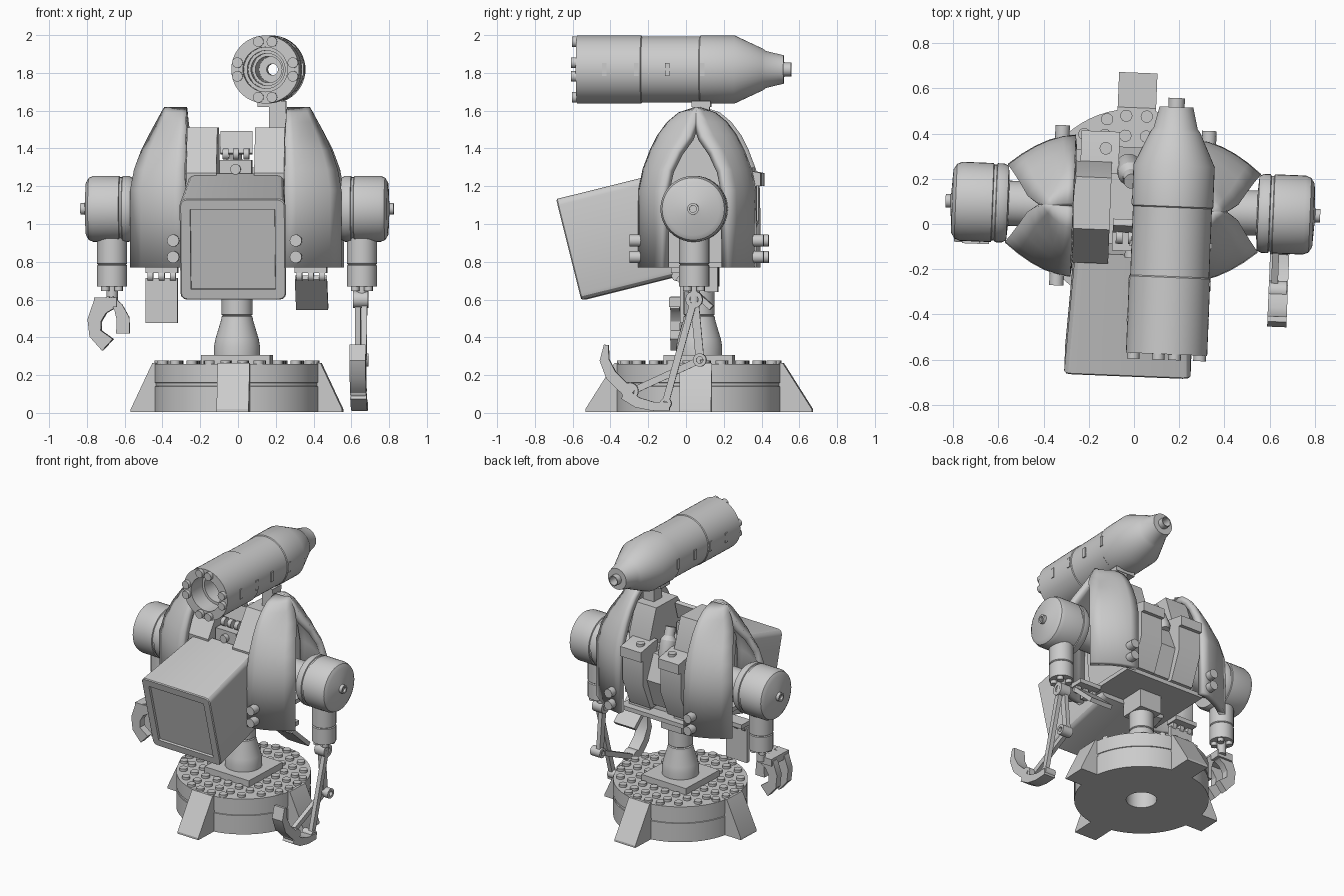
import bpy, bmesh, math
from mathutils import Vector, Matrix

old = bpy.data.objects.get("Cube")
if old:
    bpy.data.objects.remove(old)

grey = bpy.data.materials.new("light_grey")
grey.use_nodes = True
COL = (0.6, 0.6, 0.6, 1)
grey.diffuse_color = COL
grey.node_tree.nodes["Principled BSDF"].inputs["Base Color"].default_value = COL

# The whole model is turned slightly about its column
TURN = Matrix.Translation((-0.005, 0.07, 0)) @ Matrix.Rotation(math.radians(-2.3), 4, 'Z')


def finish(name, bm, fix=True):
    if fix:
        bmesh.ops.recalc_face_normals(bm, faces=bm.faces)
    me = bpy.data.meshes.new(name)
    bm.to_mesh(me)
    bm.free()
    me.materials.append(grey)
    ob = bpy.data.objects.new(name, me)
    bpy.context.collection.objects.link(ob)
    ob.matrix_world = TURN
    bpy.ops.object.select_all(action='DESELECT')
    ob.select_set(True)
    bpy.context.view_layer.objects.active = ob
    bpy.ops.object.shade_smooth_by_angle(angle=math.radians(30))
    return ob


def add_box(bm, c, s, rx=0):
    m = (Matrix.Translation(c) @ Matrix.Rotation(math.radians(rx), 4, 'X')
         @ Matrix.Diagonal((*s, 1)))
    return bmesh.ops.create_cube(bm, size=1, matrix=m)["verts"]


def box(name, c, s, rx=0):
    bm = bmesh.new()
    add_box(bm, c, s, rx)
    return finish(name, bm)


def add_lathe(bm, pts, origin, axis, n=32, closed=False):
    """Turn (radius, distance) points around an axis."""
    q = Vector(axis).to_track_quat('Z', 'Y')
    o = Vector(origin)
    rings = [[bm.verts.new(o + q @ Vector((r * math.cos(a), r * math.sin(a), h)))
              for a in (2 * math.pi * k / n for k in range(n))] for r, h in pts]
    pairs = list(zip(rings, rings[1:]))
    if closed:
        pairs.append((rings[-1], rings[0]))
    else:
        bm.faces.new(rings[0])
        bm.faces.new(rings[-1])
    for a, b in pairs:
        for k in range(n):
            j = (k + 1) % n
            bm.faces.new((a[k], a[j], b[j], b[k]))


def lathe(name, pts, origin, axis=(0, 0, 1), n=40, closed=False):
    bm = bmesh.new()
    add_lathe(bm, pts, origin, axis, n, closed)
    return finish(name, bm)


def studs(name, places, axis, r=0.028, h=0.03):
    bm = bmesh.new()
    for p in places:
        add_lathe(bm, [(r, 0), (r, h)], p, axis, 14)
    return finish(name, bm)


def add_prism(bm, poly, start, end, plane):
    """Extrude an outline; plane 'yz' runs along x, 'xz' runs along y."""
    place = (lambda a, b, t: (t, a, b)) if plane == 'yz' else (lambda a, b, t: (a, t, b))
    lo, hi = ([bm.verts.new(place(a, b, t)) for a, b in poly] for t in (start, end))
    bm.faces.new(lo)
    bm.faces.new(hi)
    for k in range(len(poly)):
        j = (k + 1) % len(poly)
        bm.faces.new((lo[k], lo[j], hi[j], hi[k]))


def prism(name, poly, start, end, plane='yz'):
    bm = bmesh.new()
    add_prism(bm, poly, start, end, plane)
    return finish(name, bm)


def ribbon(path):
    """Outline of a tapering strip around (a, b, half width) points."""
    left, right = [], []
    for k, (a, b, w) in enumerate(path):
        p, q = path[max(k - 1, 0)], path[min(k + 1, len(path) - 1)]
        d = Vector((q[0] - p[0], q[1] - p[1])).normalized()
        left.append((a - d.y * w, b + d.x * w))
        right.append((a + d.y * w, b - d.x * w))
    return left + right[::-1]


# Round base with a bore, a groove and four sloping feet
lathe("base_drum", [(0.1, 0.005), (0.44, 0.005), (0.44, 0.14), (0.435, 0.142), (0.435, 0.158),
                    (0.44, 0.16), (0.44, 0.26), (0.1, 0.26)], (0, 0, 0), n=64, closed=True)
for k, (name, reach) in enumerate([("left_foot", 0.56), ("back_foot", 0.6),
                                   ("right_foot", 0.56), ("front_foot", 0.6)]):
    bm = bmesh.new()
    add_prism(bm, [(0.425, 0.005), (reach, 0.005), (reach, 0.02), (0.445, 0.265), (0.425, 0.265)],
              -0.085, 0.085, 'xz')
    bm.transform(Matrix.Rotation(k * math.pi / 2, 4, 'Z'))
    finish(name, bm)
P = 0.0912
spots = []
for i in range(-5, 5):
    for j in range(-5, 5):
        x, y = (i + .5) * P, (j + .5) * P
        r = math.hypot(x, y)
        if r < 0.44 and max(abs(x), abs(y)) > 2 * P:
            pull = min(1, 0.41 / r)
            spots.append((x * pull, y * pull, 0.26))
studs("base_studs", spots, (0, 0, 1), 0.027, 0.018)
box("column_plate", (0, 0, 0.283), (4 * P, 4 * P, 0.046))
lathe("column", [(0.122, 0.305), (0.122, 0.35), (0.115, 0.39), (0.085, 0.49), (0.082, 0.51),
                 (0.075, 0.515), (0.082, 0.52), (0.082, 0.66)], (0, 0, 0))
box("column_joint", (0, 0.01, 0.71), (0.17, 0.18, 0.14))

# Torso core
box("torso_floor", (0, 0, 0.785), (0.62, 0.5, 0.03))
box("torso_core", (0, 0, 1.02), (0.52, 0.32, 0.46))
for s, side in ((-1, "right"), (1, "left")):
    a, b = sorted((s * 0.1, s * 0.27))
    prism(side + "_shoulder_block", [(-0.2, 0.8), (-0.25, 1.27), (-0.1, 1.51), (0.13, 1.51),
                                     (0.2, 1.3), (0.2, 0.8)], a, b)
    a, b = sorted((s * 0.07, s * 0.24))
    prism(side + "_back_block", [(0.15, 0.83), (0.23, 0.83), (0.31, 1.02), (0.31, 1.2),
                                 (0.335, 1.2), (0.335, 1.27), (0.19, 1.3), (0.15, 1.3)], a, b)
    studs(side + "_back_block_stud", [(s * 0.13, 0.26, 1.27)], (0, 0, 1))
prism("back_spine", [(0.1, 0.85), (0.2, 0.85), (0.27, 1.05), (0.2, 1.22), (0.1, 1.22)], -0.07, 0.07)
lathe("back_pipe", [(0.04, 0), (0.055, 0.03), (0.055, 0.13), (0.035, 0.16), (0.035, 0.22)],
      (-0.03, 0.2, 1.2), (0.1, -0.4, 1), 20)

# Neck hinge
box("neck_block", (0, -0.13, 1.29), (0.17, 0.12, 0.1))
studs("neck_stud", [(0, -0.19, 1.29)], (0, -1, 0))
studs("neck_hinge", [(x, -0.13, 1.37) for x in (-0.07, -0.015, 0.04)], (1, 0, 0), 0.03, 0.03)
box("neck_plate", (0, -0.08, 1.43), (0.17, 0.03, 0.12), rx=-15)

# Four curved armour panels from one quarter
bm = bmesh.new()
rows = []
for z, d_in, xo, d_out in [(0.77, 0.315, 0.56, 0.175), (1.18, 0.312, 0.56, 0.17),
                           (1.29, 0.29, 0.54, 0.145), (1.39, 0.252, 0.505, 0.095),
                           (1.47, 0.212, 0.467, 0.035), (1.54, 0.16, 0.43, 0.01),
                           (1.59, 0.1, 0.403, 0.005), (1.62, 0.012, 0.385, 0.003)]:
    rows.append([bm.verts.new((0.265 + (xo - 0.265) * t, -d_in + (d_in - d_out) * t ** 1.8, z))
                 for t in (0, 0.2, 0.4, 0.6, 0.8, 1)])
for a, b in zip(rows, rows[1:]):
    for k in range(5):
        bm.faces.new((a[k], a[k + 1], b[k + 1], b[k]))
panels = finish("armour_panels", bm, fix=False)
mod = panels.modifiers.new("thickness", 'SOLIDIFY')
mod.thickness, mod.offset = 0.045, -1
mod = panels.modifiers.new("quarters", 'MIRROR')
mod.use_axis = (True, True, False)
mod.use_mirror_merge = False
for s, side in ((-1, "front"), (1, "back")):
    studs(side + "_panel_bolts", [(x, s * 0.28, z) for x in (-0.325, 0.325) for z in (0.825, 0.912)],
          (0, s, 0), 0.032, 0.075)

# Tilted monitor head with recessed screen
bm = bmesh.new()
vs = add_box(bm, (0, 0, 0), (0.56, 0.55, 0.55))
for v in vs:
    if v.co.y > 0:
        v.co.x *= 0.9
bmesh.ops.bevel(bm, geom=[e for e in bm.edges if abs(e.verts[0].co.y - e.verts[1].co.y) > 0.3],
                offset=0.035, segments=3, profile=0.5, affect='EDGES')
bm.normal_update()
front = min(bm.faces, key=lambda f: f.calc_center_median().y)
bmesh.ops.inset_region(bm, faces=[front], thickness=0.006, depth=0.006)
bmesh.ops.inset_region(bm, faces=[front], thickness=0.05)
bmesh.ops.inset_region(bm, faces=[front], thickness=0.006, depth=-0.015)
bm.transform(Matrix.Translation((0.005, -0.408, 0.933)) @ Matrix.Rotation(math.radians(14), 4, 'X'))
finish("monitor", bm)

# Hollow barrel with stepped bore
BX, BZ = 0.175, 1.818
lathe("barrel", [(0.18, -0.64), (0.18, -0.3), (0.175, -0.295), (0.175, 0.01), (0.18, 0.015),
                 (0.18, 0.195), (0.11, 0.345), (0.098, 0.36), (0.075, 0.455), (0.036, 0.455),
                 (0.036, 0.495), (0.03, 0.495), (0.03, 0.3), (0.07, 0.3), (0.07, -0.2),
                 (0.085, -0.2), (0.085, -0.4), (0.1, -0.4), (0.1, -0.52), (0.118, -0.52),
                 (0.118, -0.64)], (BX, 0, BZ), (0, 1, 0), 48, True)
ring = [(a * s, b * t) for a, b in ((0.036, 0.147), (0.147, 0.036)) for s in (-1, 1) for t in (-1, 1)]
studs("muzzle_studs", [(BX + a, -0.64, BZ + b) for a, b in ring], (0, -1, 0), 0.028, 0.025)
bm = bmesh.new()
for y in (-0.49, -0.32, -0.155, 0.03):
    for s in (-1, 1):
        add_box(bm, (BX + s * 0.178, y, BZ), (0.009, 0.024, 0.07))
finish("barrel_slots", bm)
box("barrel_post", (0.215, 0.02, 1.57), (0.09, 0.09, 0.16))
box("barrel_mount", (0.185, 0.02, 1.635), (0.15, 0.1, 0.03))

# Shoulders and upper arms
for s, side in ((-1, "right"), (1, "left")):
    lathe(side + "_shoulder", [(0.1, 0.2), (0.1, 0.55), (0.165, 0.555), (0.175, 0.575), (0.175, 0.605),
                               (0.168, 0.608), (0.168, 0.62), (0.175, 0.623), (0.175, 0.76),
                               (0.165, 0.785), (0.14, 0.8), (0.036, 0.806), (0.03, 0.808), (0.03, 0.83),
                               (0.018, 0.83), (0.018, 0.815)], (0, 0, 1.08), (s, 0, 0), 40)
    lathe(side + "_upper_arm", [(0.08, 0.95), (0.08, 0.79), (0.074, 0.785), (0.08, 0.78), (0.08, 0.67)],
          (s * 0.662, 0, 0), n=28)
    studs(side + "_wrist_studs", [(s * 0.662 + a, b, 0.645) for a in (-.035, .035) for b in (-.035, .035)],
          (0, 0, 1), 0.022, 0.03)
    lathe(side + "_wrist", [(0.03, 0.67), (0.03, 0.58)], (s * 0.662, 0, 0), n=16)

# Right claw: two hooked fingers and a thumb
finger = ribbon([(-0.66, 0.585, 0.035), (-0.72, 0.56, 0.045), (-0.75, 0.49, 0.036),
                 (-0.745, 0.42, 0.034), (-0.68, 0.36, 0.042)])
thumb = ribbon([(-0.67, 0.6, 0.025), (-0.625, 0.56, 0.025), (-0.6, 0.5, 0.034), (-0.6, 0.42, 0.036)])
for k, (outline, y0, y1) in enumerate([(finger, -0.18, -0.13), (thumb, -0.12, -0.07), (finger, -0.06, -0.01)]):
    prism("right_claw_%d" % (k + 1), outline, y0, y1, 'xz')
box("right_claw_palm", (-0.69, -0.09, 0.585), (0.12, 0.19, 0.05))


# Left forearm linkage with pivots, and its claw
def bar(name, a, b, w, x0, x1):
    prism(name, ribbon([(*a, w), (*b, w)]), x0, x1)


bar("left_rear_link", (0, 0.6), (0.03, 0.28), 0.022, 0.625, 0.655)
bar("left_front_link", (0, 0.6), (-0.15, 0.06), 0.018, 0.66, 0.69)
bar("left_lower_link", (0.03, 0.28), (-0.34, 0.11), 0.018, 0.625, 0.655)
for k, (y, z, r) in enumerate([(0, 0.6, 0.045), (0.03, 0.28, 0.035), (-0.34, 0.115, 0.045), (-0.15, 0.05, 0.03)]):
    lathe("left_pivot_%d" % (k + 1), [(r, 0.615), (r, 0.695), (r * .5, 0.695), (r * .5, 0.615)],
          (0, y, z), (1, 0, 0), 20, True)
prism("left_claw_finger", ribbon([(-0.465, 0.36, 0.012), (-0.475, 0.28, 0.025), (-0.44, 0.2, 0.03),
                                  (-0.38, 0.14, 0.03), (-0.33, 0.1, 0.03)]), 0.615, 0.7)
prism("left_claw_thumb", ribbon([(-0.37, 0.1, 0.03), (-0.3, 0.055, 0.028), (-0.22, 0.035, 0.024),
                                 (-0.13, 0.035, 0.022)]), 0.615, 0.7)

# Hinged flaps below the torso
for s, side, swing in ((-1, "right", 0), (1, "left", 48)):
    x = s * 0.395
    box(side + "_flap_bracket", (x, -0.08, 0.755), (0.17, 0.1, 0.03))
    studs(side + "_flap_hinge", [(x + d, -0.1, 0.725) for d in (-0.075, -0.015, 0.045)], (1, 0, 0), 0.028, 0.03)
    a = math.radians(swing)
    box(side + "_flap", (x, -0.1 + 0.125 * math.sin(a), 0.72 - 0.125 * math.cos(a)),
        (0.17, 0.03, 0.24), rx=swing)
